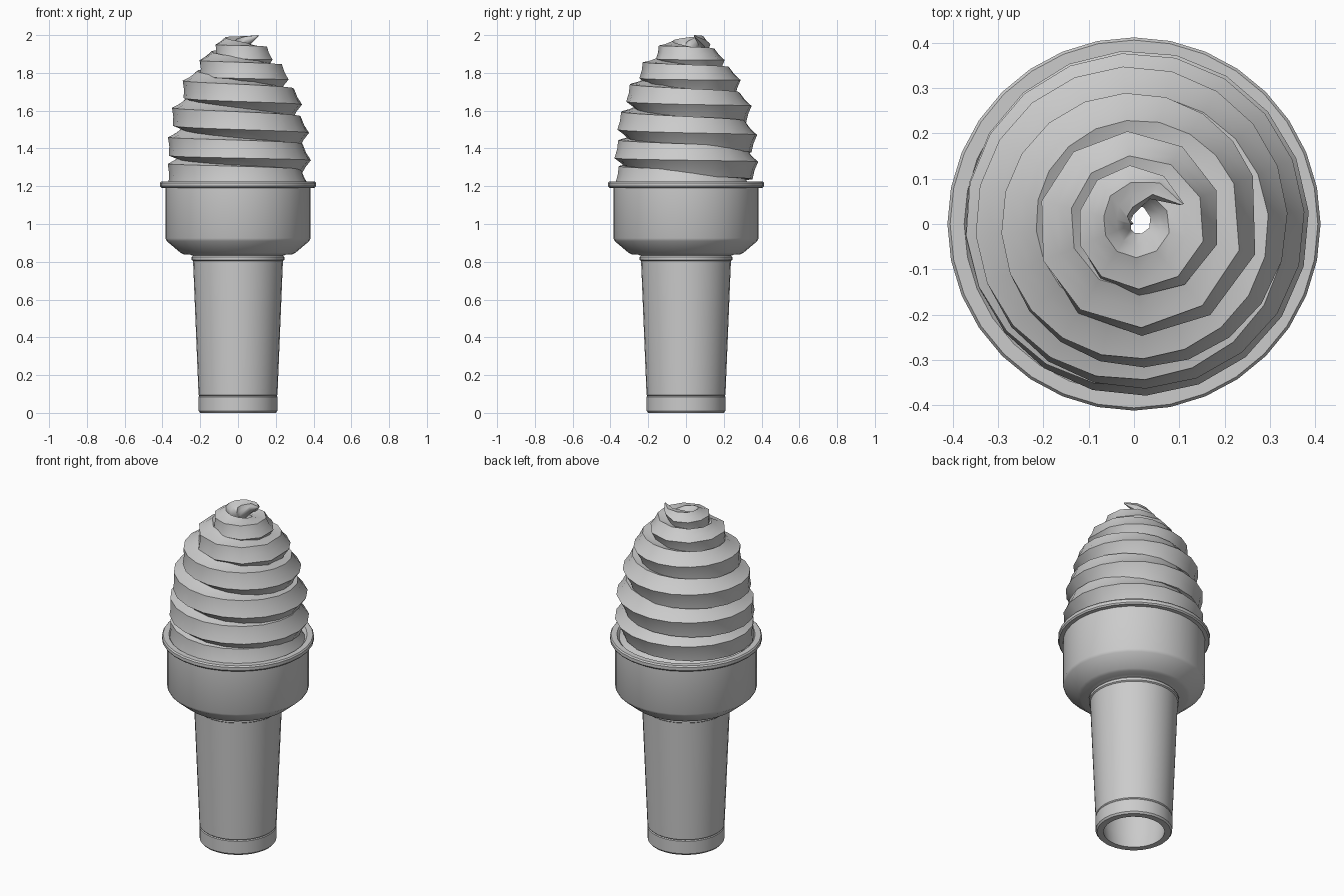
import bpy, bmesh
from math import sin, cos, pi, radians

if "Cube" in bpy.data.objects:
    bpy.data.objects.remove(bpy.data.objects["Cube"])


def finish(name, bm, angle):
    bmesh.ops.recalc_face_normals(bm, faces=bm.faces[:])
    me = bpy.data.meshes.new(name)
    bm.to_mesh(me)
    bm.free()
    ob = bpy.data.objects.new(name, me)
    bpy.context.collection.objects.link(ob)
    bpy.ops.object.select_all(action='DESELECT')
    ob.select_set(True)
    bpy.context.view_layer.objects.active = ob
    bpy.ops.object.shade_smooth_by_angle(angle=radians(angle))
    return ob


def bridge(bm, a, b):
    n = len(a)
    for i in range(n):
        bm.faces.new((a[i], a[(i + 1) % n], b[(i + 1) % n], b[i]))


def lathe(name, profile, sides=32):
    bm = bmesh.new()
    rings = [[bm.verts.new((r * sin(2 * pi * i / sides), -r * cos(2 * pi * i / sides), z))
              for i in range(sides)] for r, z in profile]
    for k in range(len(rings)):
        bridge(bm, rings[k], rings[(k + 1) % len(rings)])
    return finish(name, bm, 35)


# Wafer cone: closed shell, hollow from below, cup and rim on top
lathe("wafer_cone", [
    (0.165, 0.0), (0.20, 0.0), (0.208, 0.01), (0.209, 0.085), (0.205, 0.09), (0.209, 0.095),
    (0.238, 0.805), (0.245, 0.81), (0.245, 0.825), (0.238, 0.832), (0.255, 0.838),
    (0.29, 0.84), (0.305, 0.848), (0.378, 0.91), (0.385, 0.925), (0.385, 1.19),
    (0.406, 1.192), (0.412, 1.20), (0.412, 1.218), (0.406, 1.226), (0.375, 1.226),
    (0.355, 1.20), (0.35, 0.93), (0.28, 0.87), (0.21, 0.83), (0.18, 0.09)])

# Swirl keys: turns back from the tip, path radius, height, tube radius
keys = [(0.0, 0.115, 1.997, 0.004), (0.2, 0.075, 1.94, 0.056), (0.43, 0.06, 1.92, 0.068),
        (0.93, 0.115, 1.875, 0.078), (1.43, 0.135, 1.83, 0.084), (1.93, 0.19, 1.77, 0.09),
        (2.43, 0.21, 1.72, 0.092), (2.93, 0.245, 1.64, 0.094), (3.43, 0.265, 1.575, 0.095),
        (3.93, 0.28, 1.49, 0.097), (4.93, 0.29, 1.345, 0.097), (5.93, 0.285, 1.21, 0.095),
        (6.6, 0.24, 1.12, 0.09)]


def sample(u):
    for a, b in zip(keys, keys[1:]):
        if u <= b[0] + 1e-6:
            t = (u - a[0]) / (b[0] - a[0])
            return [a[j] + (b[j] - a[j]) * t for j in (1, 2, 3)]
    return keys[-1][1:]


# Soft-serve swirl: fluted tube wound clockwise to the peak
steps = [i / 10 for i in range(20)] + [2 + i / 20 for i in range(93)]
bm = bmesh.new()
rings = []
for u in steps:
    r, z, tube = sample(u)
    th = radians(22) + 2 * pi * u
    ring = []
    for i in range(12):
        a = 2 * pi * i / 12 + u * pi / 3
        s = tube * (1.0 if i % 2 == 0 else 0.82)
        rad = r + s * cos(a)
        ring.append(bm.verts.new((rad * cos(th), rad * sin(th), z + s * sin(a))))
    rings.append(ring)
for a, b in zip(rings, rings[1:]):
    bridge(bm, a, b)
bm.faces.new(rings[0])
bm.faces.new(rings[-1])
finish("soft_serve_swirl", bm, 60)
